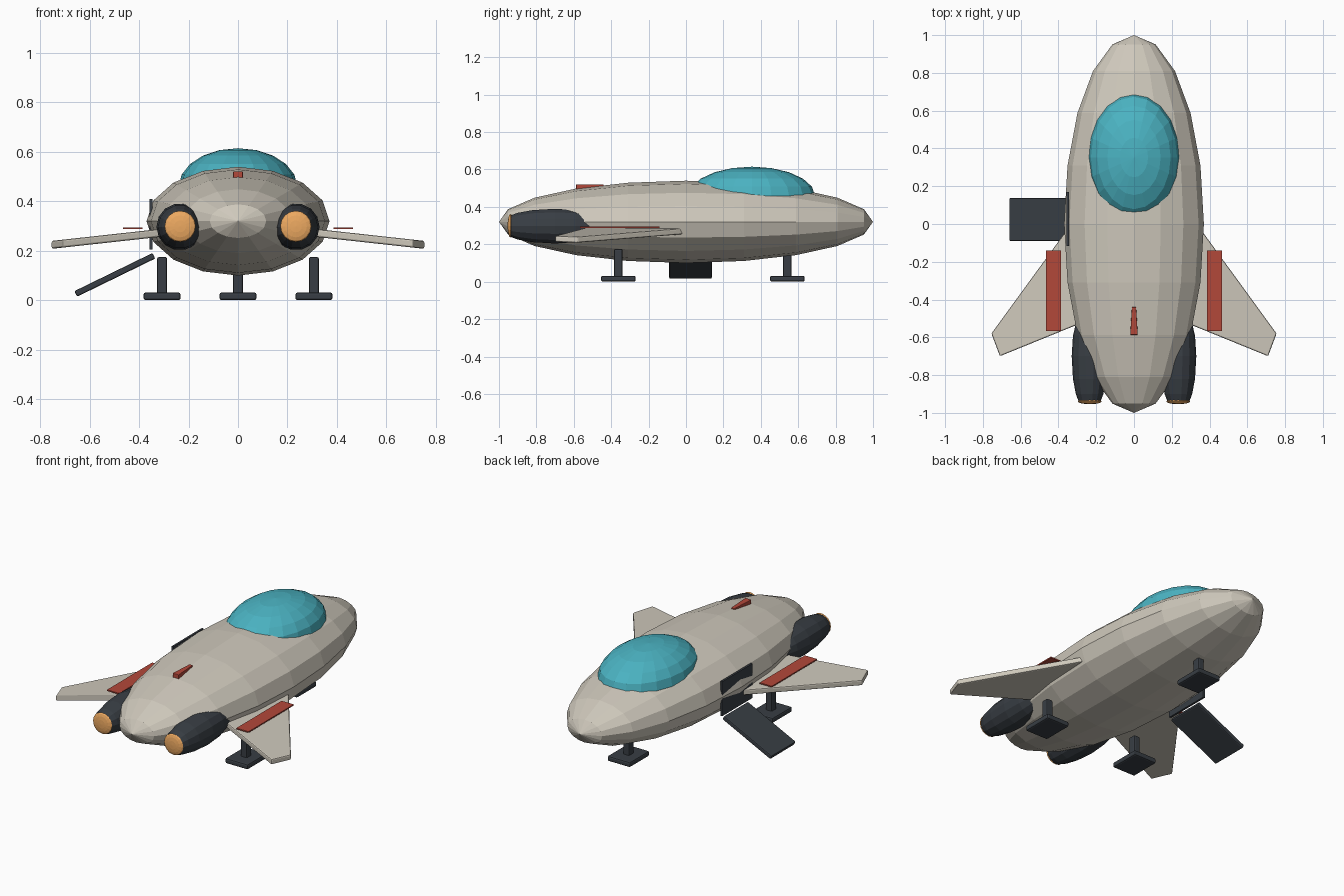
import bpy, bmesh, math
from mathutils import Matrix, Vector

if "Cube" in bpy.data.objects:
    bpy.data.objects.remove(bpy.data.objects["Cube"])

def mat(name, rgb):
    m = bpy.data.materials.new(name)
    m.diffuse_color = (*rgb, 1)
    m.use_nodes = True
    m.node_tree.nodes["Principled BSDF"].inputs["Base Color"].default_value = m.diffuse_color
    return m

CREAM = mat("cream", (0.62, 0.58, 0.50))
DARK = mat("dark", (0.04, 0.048, 0.058))
TEAL = mat("teal", (0.07, 0.45, 0.54))
ORANGE = mat("orange", (0.85, 0.40, 0.12))
RED = mat("red", (0.45, 0.065, 0.042))

def finish(name, bm, material, bevel=0):
    bmesh.ops.recalc_face_normals(bm, faces=bm.faces)
    me = bpy.data.meshes.new(name)
    bm.to_mesh(me)
    bm.free()
    ob = bpy.data.objects.new(name, me)
    bpy.context.collection.objects.link(ob)
    me.materials.append(material)
    if bevel:
        b = ob.modifiers.new("bevel", 'BEVEL')
        b.width, b.segments = bevel, 2
    return ob

def ellipsoid(name, loc, radii, segs, rings, material, along_y=False):
    bm = bmesh.new()
    bmesh.ops.create_uvsphere(bm, u_segments=segs, v_segments=rings, radius=1)
    if along_y:
        bm.transform(Matrix.Rotation(math.pi / 2, 4, 'X'))
    bm.transform(Matrix.Translation(loc) @ Matrix.Diagonal((*radii, 1)))
    return finish(name, bm, material)

def box(name, loc, size, material, bevel=0.0, rot=None):
    bm = bmesh.new()
    bmesh.ops.create_cube(bm, size=1)
    bm.transform(Matrix.Translation(loc) @ (rot or Matrix()) @ Matrix.Diagonal((*size, 1)))
    return finish(name, bm, material, bevel)

def lathe_y(name, x, z, profile, segs, material):
    # closed solid of revolution around a line parallel to y
    bm = bmesh.new()
    rings = []
    for y, r in profile:
        rings.append([bm.verts.new((x + r * math.cos(2 * math.pi * i / segs), y,
                                    z + r * math.sin(2 * math.pi * i / segs))) for i in range(segs)])
    for a, b in zip(rings, rings[1:]):
        for i in range(segs):
            j = (i + 1) % segs
            bm.faces.new((a[i], a[j], b[j], b[i]))
    bm.faces.new(rings[0])
    bm.faces.new(rings[-1])
    return finish(name, bm, material)

# hull and canopy
ellipsoid("hull", (0, 0, 0.32), (0.37, 1.0, 0.22), 16, 10, CREAM, True)
ellipsoid("canopy", (0, 0.352, 0.46), (0.24, 0.338, 0.155), 20, 10, TEAL)

# wing outline: x, y, mid height
WING = [(0.30, 0.045, 0.274), (0.755, -0.58, 0.224), (0.71, -0.70, 0.229), (0.28, -0.525, 0.276)]
NACELLE = [(-0.94, 0.058), (-0.90, 0.073), (-0.82, 0.088), (-0.70, 0.095),
           (-0.59, 0.088), (-0.50, 0.066), (-0.44, 0.02)]

for side, s in (("left", -1), ("right", 1)):
    # swept wing
    bm = bmesh.new()
    top = [bm.verts.new((s * x, y, z + 0.016)) for x, y, z in WING]
    bot = [bm.verts.new((s * x, y, z - 0.016)) for x, y, z in WING]
    bm.faces.new(top)
    bm.faces.new(bot)
    for i in range(4):
        j = (i + 1) % 4
        bm.faces.new((top[i], top[j], bot[j], bot[i]))
    finish(side + "_wing", bm, CREAM, 0.007)
    # wing stripe
    box(side + "_wing_stripe", (s * 0.426, -0.354, 0.291), (0.08, 0.425, 0.007), RED)
    # engine and exhaust
    lathe_y(side + "_engine", s * 0.235, 0.297, NACELLE, 14, DARK)
    ellipsoid(side + "_exhaust", (s * 0.234, -0.939, 0.299), (0.063, 0.015, 0.063), 16, 8, ORANGE, True)

# landing legs
for name, x, y in (("nose_leg", 0, 0.542), ("left_leg", -0.307, -0.362), ("right_leg", 0.307, -0.362)):
    box(name, (x, y, 0.095), (0.04, 0.045, 0.16), DARK, 0.007)
    box(name + "_foot", (x, y, 0.016), (0.15, 0.185, 0.031), DARK, 0.009)

# boarding ramp and doorway
box("ramp", (-0.498, 0.024, 0.103), (0.352, 0.228, 0.025), DARK, 0.006,
    Matrix.Rotation(math.radians(-26), 4, 'Y'))
box("doorway", (-0.351, 0.027, 0.308), (0.012, 0.285, 0.205), DARK)

# dorsal marker, narrower towards the nose
bm = bmesh.new()
bmesh.ops.create_cube(bm, size=1)
for v in bm.verts:
    fwd = v.co.y > 0
    v.co = Vector((v.co.x * (0.022 if fwd else 0.04), -0.44 if fwd else -0.587,
                   (0.521 if v.co.z > 0 else 0.485)))
finish("dorsal_marker", bm, RED, 0.003)
